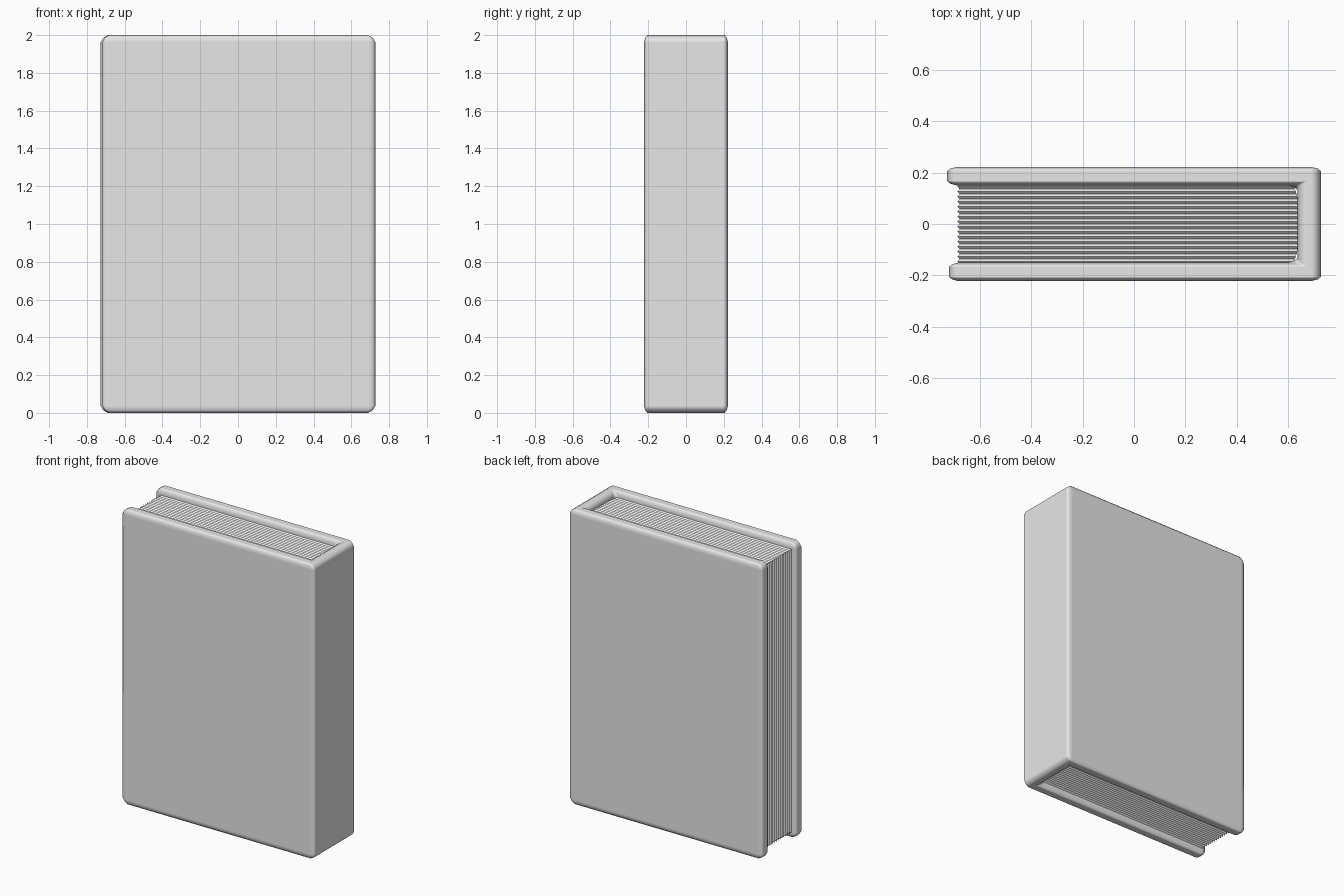
import bpy
import bmesh

cube = bpy.data.objects.get("Cube")
if cube:
    bpy.data.objects.remove(cube, do_unlink=True)

grey = bpy.data.materials.new("light grey")
grey.use_nodes = True
grey.diffuse_color = (0.8, 0.8, 0.8, 1)
grey.node_tree.nodes["Principled BSDF"].inputs["Base Color"].default_value = (0.8, 0.8, 0.8, 1)


def add_object(name, bm):
    bmesh.ops.recalc_face_normals(bm, faces=bm.faces)
    mesh = bpy.data.meshes.new(name)
    bm.to_mesh(mesh)
    bm.free()
    mesh.materials.append(grey)
    obj = bpy.data.objects.new(name, mesh)
    bpy.context.collection.objects.link(obj)
    return obj


# Cover: U-shaped profile extruded upwards; thickness is squashed by the
# object scale so the bevels are shallower across the boards
SQUASH = 0.45
HEIGHT = 2.0
outline = [(-0.72, -0.222), (0.727, -0.222), (0.727, 0.222), (-0.727, 0.222),
           (-0.727, 0.15), (0.635, 0.15), (0.635, -0.15), (-0.72, -0.15)]
bm = bmesh.new()
base = bm.faces.new([bm.verts.new((x, y / SQUASH, 0)) for x, y in outline])
top = bmesh.ops.extrude_face_region(bm, geom=[base])["geom"]
bmesh.ops.translate(bm, vec=(0, 0, HEIGHT),
                    verts=[v for v in top if isinstance(v, bmesh.types.BMVert)])
cover = add_object("cover", bm)
cover.scale.y = SQUASH
bevel = cover.modifiers.new("soft edges", "BEVEL")
bevel.width = 0.038
bevel.segments = 2
bevel.profile = 0.4
bevel.harden_normals = True
for poly in cover.data.polygons:
    poly.use_smooth = True

# Pages: stacked rings, alternately full and inset, give the leaf ridges;
# the spine end bulges gently
PAGES = 16
HALF = 0.155
RIDGE = 0.009
bm = bmesh.new()
rings = []
for i in range(2 * PAGES + 1):
    t = i / PAGES - 1
    inset = 0 if i % 2 else RIDGE
    left, right = -0.687 + inset, 0.64 - 0.025 * t ** 4
    low, high = 0.04 + inset, 1.96 - inset
    corners = [(left, low), (right, low), (right, high), (left, high)]
    rings.append([bm.verts.new((x, t * HALF, z)) for x, z in corners])
for a, b in zip(rings, rings[1:]):
    for k in range(4):
        n = (k + 1) % 4
        bm.faces.new((a[k], a[n], b[n], b[k]))
bm.faces.new(rings[0])
bm.faces.new(rings[-1])
add_object("pages", bm)
